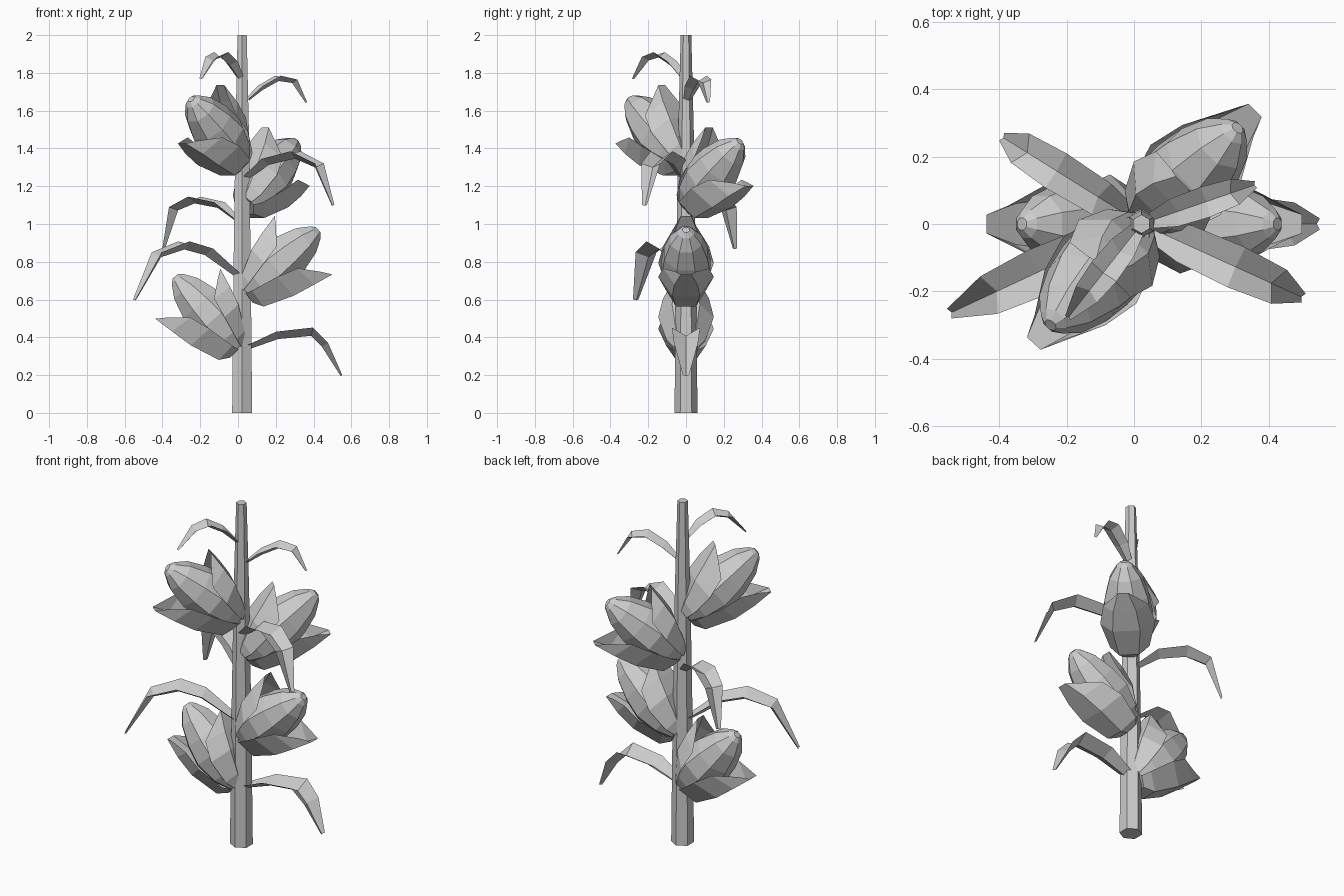
import bpy
from math import cos, sin, radians, pi, hypot

if "Cube" in bpy.data.objects:
    bpy.data.objects.remove(bpy.data.objects["Cube"])

CX = 0.022  # stalk axis


def make(name, verts, faces):
    me = bpy.data.meshes.new(name)
    me.from_pydata(verts, [], faces)
    me.update()
    ob = bpy.data.objects.new(name, me)
    bpy.context.collection.objects.link(ob)
    return ob


def grid_faces(rows, cols, wrap=False):
    fs = []
    for i in range(rows - 1):
        for j in range(cols if wrap else cols - 1):
            k = (j + 1) % cols
            fs.append((i * cols + j, i * cols + k, (i + 1) * cols + k, (i + 1) * cols + j))
    return fs


def lathe(name, profile, sides, place, phase=0.0):
    """Capped rings (distance along axis, radius) put in space by place()."""
    vs = [place(a, r * cos(phase + 2 * pi * j / sides), r * sin(phase + 2 * pi * j / sides))
          for a, r in profile for j in range(sides)]
    n = len(profile)
    fs = grid_faces(n, sides, True)
    fs += [tuple(range(sides))[::-1], tuple(range((n - 1) * sides, n * sides))]
    return make(name, vs, fs)


def radial(r, side, z, az):
    a = radians(az)
    return (CX + r * cos(a) - side * sin(a), r * sin(a) + side * cos(a), z)


# Hexagonal tapering stalk
lathe("stalk", [(0, .061), (.75, .053), (1.5, .041), (2, .028)], 6,
      lambda a, u, v: (CX + u, v, a), pi / 6)

# Ears: faceted core with two pointed husks
CORE = [(.0, .06), (.08, .11), (.2, .14), (.31, .125), (.42, .09), (.485, .045), (.505, .02)]
# along axis (centre, edge), offset (centre, edge), half width
LOWER = [(-.01, -.005, .07, .01, .065), (.022, .03, .124, .02, .105),
         (.178, .178, .182, .05, .147), (.30, .29, .207, .085, .122), (.41, .37, .228, .175, .055)]
UPPER = [(-.005, -.005, .045, .01, .065), (.045, .04, .08, .02, .105),
         (.17, .17, .15, .05, .147), (.27, .28, .18, .075, .122), (.375, .345, .205, .16, .055)]


def ear(n, az, z0, elev):
    e = radians(elev)

    def place(a, side, up):
        return radial(.017 + a * cos(e) - up * sin(e), side, z0 + a * sin(e) + up * cos(e), az)

    lathe(f"ear_core_{n}", CORE, 8, place, pi / 8)
    for label, s, rows in (("upper", 1, UPPER), ("lower", -1, LOWER)):
        vs = []
        for a, ae, mid, edge, w in rows:
            for u, al, h in ((-1, ae, edge), (-.5, a, mid), (.5, a, mid), (1, ae, edge)):
                vs.append(place(al, u * w * s, s * h))
        make(f"{label}_husk_{n}", vs, grid_faces(len(rows), 4) + [(3, 2, 1, 0)])


for n, args in enumerate([(180, .347, 48), (0, .644, 40), (45, 1.113, 40), (228, 1.337, 40)]):
    ear(n + 1, *args)

# Arching leaves with a sunken midrib, offset square to the path
WIDTHS = (.5, .9, 1, .85, .22)


def leaf(n, az, w, path):
    vs = []
    for i, ((r, z), k) in enumerate(zip(path, WIDTHS)):
        (r0, z0), (r1, z1) = path[max(i - 1, 0)], path[min(i + 1, len(path) - 1)]
        d = .6 * w * k / hypot(r1 - r0, z1 - z0)
        for u in (-1, 0, 1):
            s = 0 if u else d
            vs.append(radial(r + s * (z1 - z0), u * w * k, z - s * (r1 - r0), az))
    make(f"leaf_{n}", vs, grid_faces(len(path), 3))


LEAVES = [
    (0, .075, [(.02, .355), (.18, .43), (.375, .452), (.455, .37), (.53, .2)]),
    (205, .072, [(.03, .74), (.2, .87), (.34, .908), (.5, .85), (.63, .6)]),
    (148, .06, [(.03, 1.03), (.14, 1.115), (.3, 1.145), (.425, 1.09), (.49, .87)]),
    (335.5, .065, [(.02, 1.25), (.14, 1.345), (.31, 1.385), (.45, 1.32), (.53, 1.1)]),
    (19, .047, [(.03, 1.665), (.1, 1.73), (.2, 1.785), (.295, 1.765), (.36, 1.645)]),
    (232, .047, [(.02, 1.78), (.09, 1.86), (.18, 1.91), (.265, 1.885), (.355, 1.77)]),
]
for n, args in enumerate(LEAVES):
    leaf(n + 1, *args)
